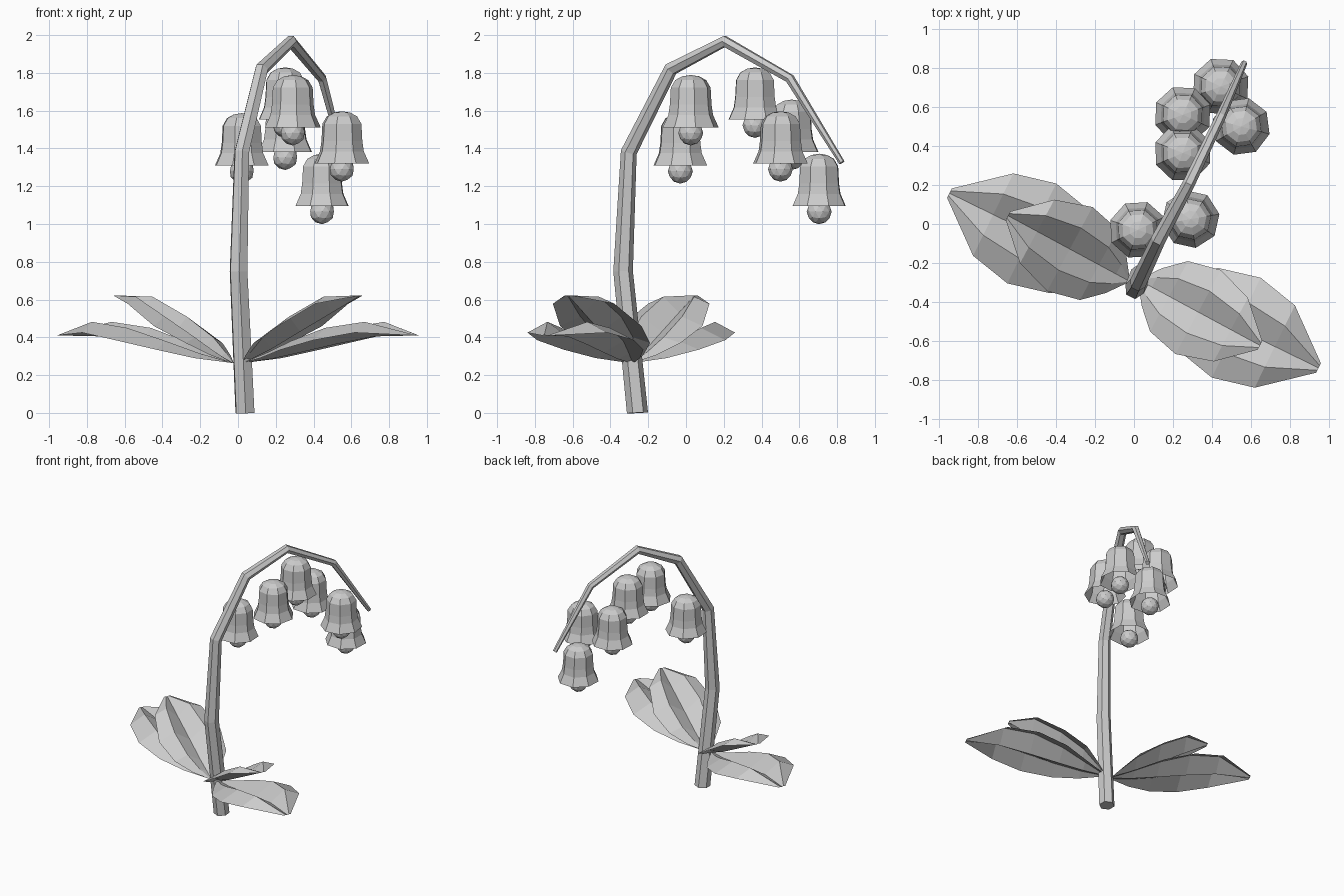
import bpy, bmesh
from math import sin, cos, pi, radians
from mathutils import Vector, Matrix

if "Cube" in bpy.data.objects:
    bpy.data.objects.remove(bpy.data.objects["Cube"])


def finish(bm, name):
    me = bpy.data.meshes.new(name)
    bmesh.ops.recalc_face_normals(bm, faces=bm.faces)
    bm.to_mesh(me)
    bm.free()
    ob = bpy.data.objects.new(name, me)
    bpy.context.collection.objects.link(ob)
    return ob


# Arching six-sided stem, tapering to the tip
path = [(.037, -.257, 0, .056), (.003, -.333, .75, .052), (.02, -.303, 1.38, .043),
        (.125, -.08, 1.82, .038), (.28, .205, 1.967, .032),
        (.445, .55, 1.77, .026), (.565, .825, 1.325, .016)]
side = Vector((.9, -.44, 0)).normalized()
pts = [Vector(p[:3]) for p in path]
bm = bmesh.new()
rings = []
for i, p in enumerate(pts):
    a = (p - pts[i - 1]).normalized() if i else Vector((0, 0, 1))
    b = (pts[i + 1] - p).normalized() if i < len(pts) - 1 else a
    up = (a + b).normalized().cross(side).normalized()
    r = path[i][3]
    rings.append([bm.verts.new(p + r * (cos(k * pi / 3) * side + sin(k * pi / 3) * up))
                  for k in range(6)])
for r0, r1 in zip(rings, rings[1:]):
    for k in range(6):
        bm.faces.new((r0[k], r0[k - 1], r1[k - 1], r1[k]))
bm.faces.new(rings[0])
bm.faces.new(rings[-1])
finish(bm, "stem")


# Leaf: stations of (distance, half width, midrib z, fold z, edge z)
def leaf(name, direction, stations, turned):
    d = Vector(direction).normalized()
    n = Vector((-d.y, d.x, 0))
    bm = bmesh.new()
    rows = []
    for t, w, mid, fold, edge in stations:
        rows.append([bm.verts.new(Vector((.03, 0, z)) + d * t + n * (w * s))
                     for s, z in ((-1, edge), (-.5, fold), (0, mid), (.5, fold), (1, edge))])
    for r0, r1 in zip(rows, rows[1:]):
        for k in range(4):
            bm.faces.new((r0[k], r1[k], r1[k + 1], r0[k + 1]))
    m = Matrix.Translation((0, -.29, 0)) @ Matrix.Rotation(pi * turned, 4, 'Z')
    bmesh.ops.transform(bm, matrix=m, verts=bm.verts)
    finish(bm, name)


outer = [(0, .015, .265, .265, .265), (.16, .13, .285, .315, .29), (.335, .235, .32, .38, .335),
         (.55, .285, .365, .45, .385), (.77, .235, .405, .482, .425), (1.02, .027, .41, .412, .41)]
inner = [(0, .015, .265, .265, .265), (.07, .11, .295, .32, .305), (.17, .205, .34, .40, .37),
         (.34, .245, .43, .51, .46), (.53, .185, .53, .615, .578), (.70, .025, .62, .622, .62)]
for turned, tag in enumerate(("right", "left")):
    leaf("outer_leaf_" + tag, (.9, -.44, 0), outer, turned)
    leaf("inner_leaf_" + tag, (.88, -.475, 0), inner, turned)

# Eight-sided flared bells, open below, each with a round clapper
profile = [(.15, 0), (.12, .065), (.112, .12), (.107, .21), (.083, .25), (.045, .27)]
bells = [(.02, -.03, 1.31, 26), (.29, .025, 1.512, 10), (.25, .56, 1.382, 20),
         (.25, .365, 1.552, 24), (.55, .50, 1.32, 30), (.445, .705, 1.095, 20)]
for i, (x, y, z, rot) in enumerate(bells, 1):
    bm = bmesh.new()
    rings = [[bm.verts.new((x + r * cos(k * pi / 4 + radians(rot)),
                            y + r * sin(k * pi / 4 + radians(rot)), z + h))
              for k in range(8)] for r, h in profile]
    for r0, r1 in zip(rings, rings[1:]):
        for k in range(8):
            bm.faces.new((r0[k - 1], r0[k], r1[k], r1[k - 1]))
    top = bm.verts.new((x, y, z + .277))
    for k in range(8):
        bm.faces.new((rings[-1][k - 1], rings[-1][k], top))
    finish(bm, f"bell_{i}")
    bm = bmesh.new()
    bmesh.ops.create_icosphere(bm, subdivisions=2, radius=.066,
                               matrix=Matrix.Translation((x, y, z - .03)))
    finish(bm, f"clapper_{i}")
